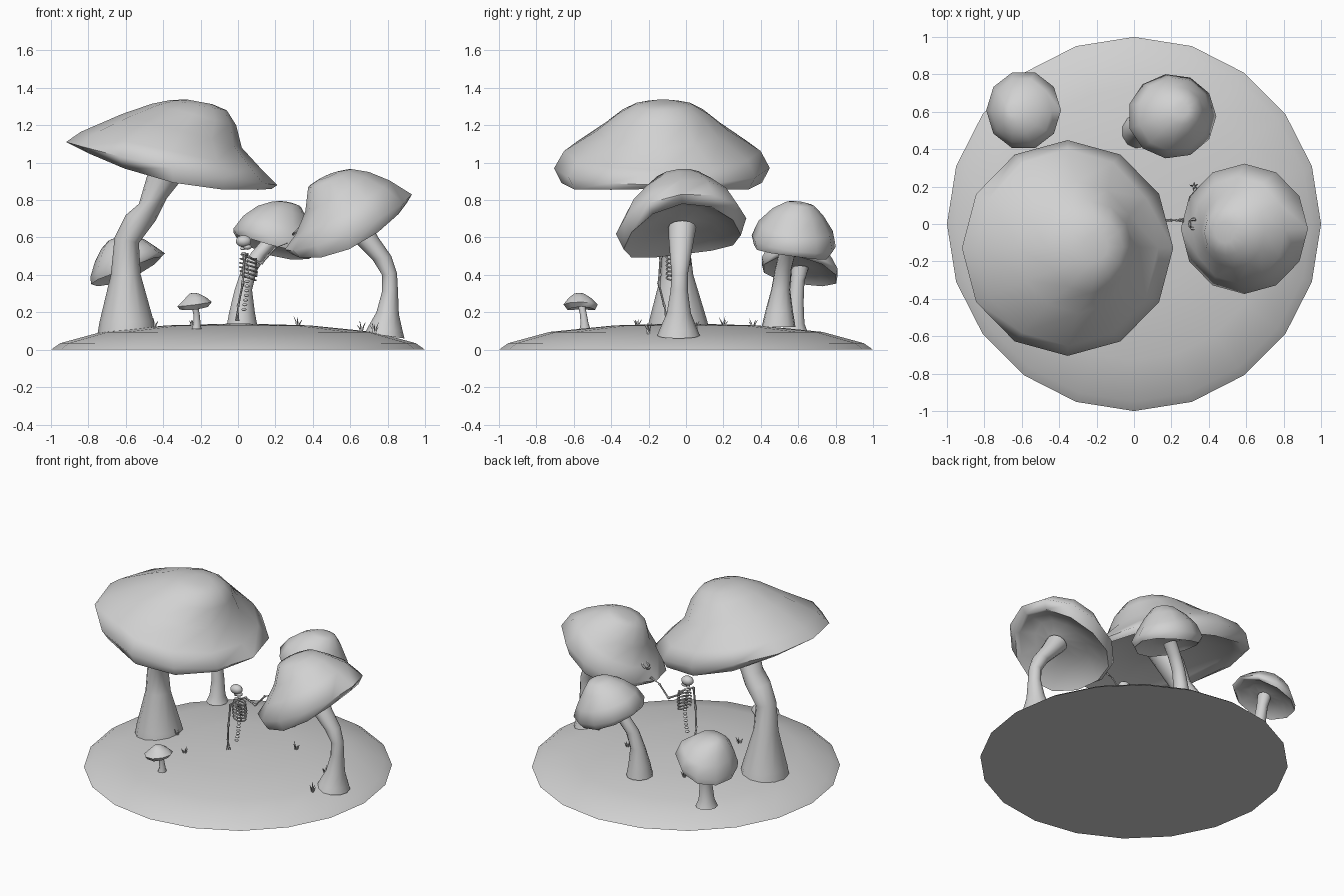
import bpy
import bmesh
import math
import random
from mathutils import Vector

random.seed(4)
default_cube = bpy.data.objects.get("Cube")
if default_cube:
    bpy.data.objects.remove(default_cube)

stone = bpy.data.materials.new("plain_grey")
stone.use_nodes = True
grey = (0.64, 0.64, 0.64, 1)
stone.diffuse_color = grey
stone.node_tree.nodes["Principled BSDF"].inputs["Base Color"].default_value = grey


def finish(name, bm, angle=50):
    bmesh.ops.recalc_face_normals(bm, faces=bm.faces)
    mesh = bpy.data.meshes.new(name)
    bm.to_mesh(mesh)
    bm.free()
    mesh.materials.append(stone)
    obj = bpy.data.objects.new(name, mesh)
    bpy.context.collection.objects.link(obj)
    bpy.ops.object.select_all(action="DESELECT")
    obj.select_set(True)
    bpy.context.view_layer.objects.active = obj
    bpy.ops.object.shade_smooth_by_angle(angle=math.radians(angle))


def loft(name, rings, sides, angle=50):
    """Skin rings given as (centre, half axis, other half axis, droop of the two sides)."""
    bm = bmesh.new()
    loops = []
    for centre, across, along, droop in rings:
        loop = []
        for i in range(sides):
            c, s = math.cos(math.tau * i / sides), math.sin(math.tau * i / sides)
            sag = Vector((0, 0, droop * s * s))
            loop.append(bm.verts.new(centre + across * c + along * s - sag))
        loops.append(loop)
    for low, high in zip(loops, loops[1:]):
        for i in range(sides):
            j = (i + 1) % sides
            bm.faces.new((low[i], low[j], high[j], high[i]))
    bm.faces.new(loops[0])
    bm.faces.new(loops[-1])
    finish(name, bm, angle)


def span_ring(span, y, slope, depth, droop=0):
    """Ring whose left and right ends in the xz plane are the two ends of the span."""
    left = Vector((span[0], y, span[1]))
    right = Vector((span[2], y, span[3]))
    across = (right - left) / 2
    along = Vector((0, 1, slope)) * across.length * depth
    return (left + right) / 2, across, along, droop


def mushroom(name, stem, cap, base_y, cap_y, top_y, slope, depth, droop, sides):
    # Stem: rings drift from the base towards the cap
    last = len(stem) - 1
    stem_rings = [span_ring(s, base_y + (cap_y - base_y) * (i / last) ** 2, 0, 1.08)
                  for i, s in enumerate(stem)]
    loft(name + "_stem", stem_rings, sides)
    # Cap: lip hangs lowest, then rim and a fuller dome
    sags = [droop, droop * 0.3]
    rings = [span_ring(s, cap_y + (top_y - cap_y) * i / len(cap), slope,
                       depth if i < 2 else depth * 1.06, sags[i] if i < 2 else 0)
             for i, s in enumerate(cap)]
    # Gills rise from the lip to a hub around the stem
    lip, across, along, sag = rings[0]
    up = across.cross(along).normalized()
    hub = stem_rings[-1][0] + up * across.length * 0.05
    gills = [(hub, across * 0.2, along * 0.2, 0)]
    for t, rise in ((0.55, 0.12), (0.9, 0.05)):
        gills.append((hub.lerp(lip, t) + up * across.length * rise,
                      across * t, along * t, sag * t))
    tip, tip_across, tip_along, flat = rings[-1]
    peak = (tip + up * tip_across.length * 0.12, tip_across * 0.45, tip_along * 0.45, flat)
    loft(name + "_cap", gills + rings + [peak], sides, 75)


# Ground mound
ground = [(1, 0), (0.95, 0.035), (0.73, 0.095), (0.38, 0.13), (0.02, 0.14)]
loft("ground_mound", [(Vector((0, 0, z)), Vector((0, r, 0)), Vector((-r, 0, 0)), 0)
                      for r, z in ground], 20)

# Mushrooms, each ring as left x, left z, right x, right z
mushroom("giant_mushroom",
         [(-.75, .09, -.44, .09), (-.74, .15, -.45, .15), (-.68, .4, -.52, .4),
          (-.66, .6, -.53, .57), (-.6, .72, -.44, .69), (-.53, .78, -.38, .81),
          (-.48, .95, -.3, .91), (-.44, 1.02, -.26, .98)],
         [(-.87, 1.085, .18, .86), (-.92, 1.11, .21, .88), (-.84, 1.165, .13, .96),
          (-.62, 1.26, .02, 1.08), (-.46, 1.315, -.01, 1.2), (-.36, 1.335, -.06, 1.28)],
         -.04, -.13, -.12, 0, 1, .08, 12)
mushroom("leaning_mushroom",
         [(.68, .09, .89, .06), (.7, .13, .88, .1), (.74, .2, .86, .19),
          (.77, .31, .855, .32), (.77, .4, .85, .41), (.72, .48, .82, .5),
          (.63, .57, .75, .6), (.58, .62, .7, .69)],
         [(.29, .51, .9, .78), (.25, .535, .93, .83), (.31, .62, .81, .905),
          (.36, .74, .7, .95), (.375, .87, .61, .965)],
         -.04, -.02, -.05, .12, .94, .07, 12)
mushroom("back_mushroom",
         [(-.065, .12, .105, .12), (-.05, .2, .09, .2), (-.02, .32, .075, .32),
          (.02, .44, .1, .42), (.07, .52, .15, .5), (.13, .59, .21, .56)],
         [(-.015, .61, .41, .5), (-.035, .64, .44, .525), (.02, .71, .41, .6),
          (.1, .765, .37, .7), (.18, .79, .335, .765)],
         .495, .565, .62, -.14, .93, .03, 11)
mushroom("side_mushroom",
         [(-.64, .09, -.5, .09), (-.62, .14, -.52, .14), (-.61, .25, -.53, .25),
          (-.62, .36, -.55, .37), (-.63, .42, -.55, .45)],
         [(-.785, .35, -.41, .495), (-.79, .385, -.39, .515), (-.765, .47, -.44, .55),
          (-.73, .54, -.5, .59), (-.695, .58, -.59, .6)],
         .58, .61, .6, -.15, 1.01, .02, 10)
mushroom("tiny_mushroom",
         [(-.25, .11, -.195, .11), (-.24, .14, -.2, .14), (-.24, .19, -.205, .19),
          (-.25, .24, -.215, .245)],
         [(-.315, .215, -.16, .23), (-.33, .23, -.14, .255), (-.29, .27, -.17, .28),
          (-.26, .3, -.21, .3)],
         -.54, -.56, -.575, 0, .97, .01, 9)


def tube(name, points, radii, sides=6):
    """Round rod through the points."""
    points = [Vector(p) for p in points]
    rings = []
    for i, p in enumerate(points):
        ahead = (points[min(i + 1, len(points) - 1)] - points[max(i - 1, 0)]).normalized()
        side = ahead.orthogonal().normalized()
        rings.append((p, side * radii[i], ahead.cross(side) * radii[i], 0))
    loft(name, rings, sides)


def bone(name, start, end, r=0.006):
    start, end = Vector(start), Vector(end)
    tube(name, [start.lerp(end, t) for t in (0, 0.15, 0.85, 1)],
         [r * 1.3, r * 0.8, r * 0.8, r * 1.3])


def ball(name, place, size):
    bm = bmesh.new()
    bmesh.ops.create_uvsphere(bm, u_segments=10, v_segments=7, radius=1)
    bmesh.ops.scale(bm, vec=size, verts=bm.verts)
    bmesh.ops.translate(bm, vec=place, verts=bm.verts)
    finish(name, bm)


# Skeleton facing the leaning mushroom: skull and jaw
body_y = -0.06
ball("skull", (0.03, body_y, 0.58), (0.044, 0.035, 0.032))
ball("jaw", (0.05, body_y, 0.55), (0.024, 0.022, 0.016))

# Spine of separate vertebrae
for i in range(14):
    x = 0.025 + 0.024 * math.sin(i * 0.22)
    ball("vertebra", (x, body_y, 0.54 - i * 0.025), (0.014, 0.013, 0.008))

# Ribs as open hoops, and breastbone
for i in range(6):
    z = 0.495 - i * 0.022
    reach = 0.038 + 0.01 * math.sin(i * 0.6)
    hoop = []
    for step in range(13):
        turn = math.radians(-165 + step * 27.5)
        hoop.append((0.055 + reach * math.cos(turn),
                     body_y + 0.045 * math.sin(turn), z - 0.014 * math.cos(turn)))
    tube("rib", hoop, [0.005] * len(hoop), 5)
bone("breastbone", (0.095, body_y, 0.49), (0.098, body_y, 0.4))

# Shoulders and arms: one hangs, one reaches out
hang = [(0.035, -0.135, 0.5), (0.025, -0.145, 0.35), (0.0, -0.115, 0.23)]
reach = [(0.05, 0.01, 0.5), (0.125, 0.02, 0.46), (0.2, 0.02, 0.545)]
for arm in (hang, reach):
    bone("collar_bone", (0.05, body_y, 0.51), arm[0])
    bone("upper_arm", arm[0], arm[1], 0.008)
    bone("forearm", arm[1], arm[2], 0.007)
for i in range(4):
    spread = (i - 1.5) * 0.006
    bone("hanging_finger", hang[-1], (-0.005 + spread, -0.1 + spread, 0.155), 0.003)
    bone("reaching_finger", reach[-1], (0.265, 0.02 + spread, 0.57), 0.003)

# Small ring resting on the cap
circle = [(0.32 + 0.024 * math.cos(a), 0.026 * math.sin(a), 0.64 + 0.022 * math.cos(a))
          for a in [math.tau * i / 12 for i in range(13)]]
tube("cap_ring", circle, [0.008] * 13)

# Grass tufts
for x, y in ((-.45, -.05), (.32, .2), (.66, .05), (.73, -.2), (-.24, .36), (-.24, -.26)):
    z = 0.135 - 0.07 * (x * x + y * y)
    for i in range(5):
        turn = i * 1.26 + random.random()
        lean = Vector((math.cos(turn), math.sin(turn), 0)) * 0.02
        root = Vector((x, y, z - 0.01)) + lean * 0.2
        tall = Vector((0, 0, random.uniform(0.035, 0.065)))
        tube("grass_blade", [root, root + tall * 0.6 + lean * 0.4, root + tall + lean],
             [0.005, 0.004, 0.0008], 4)
